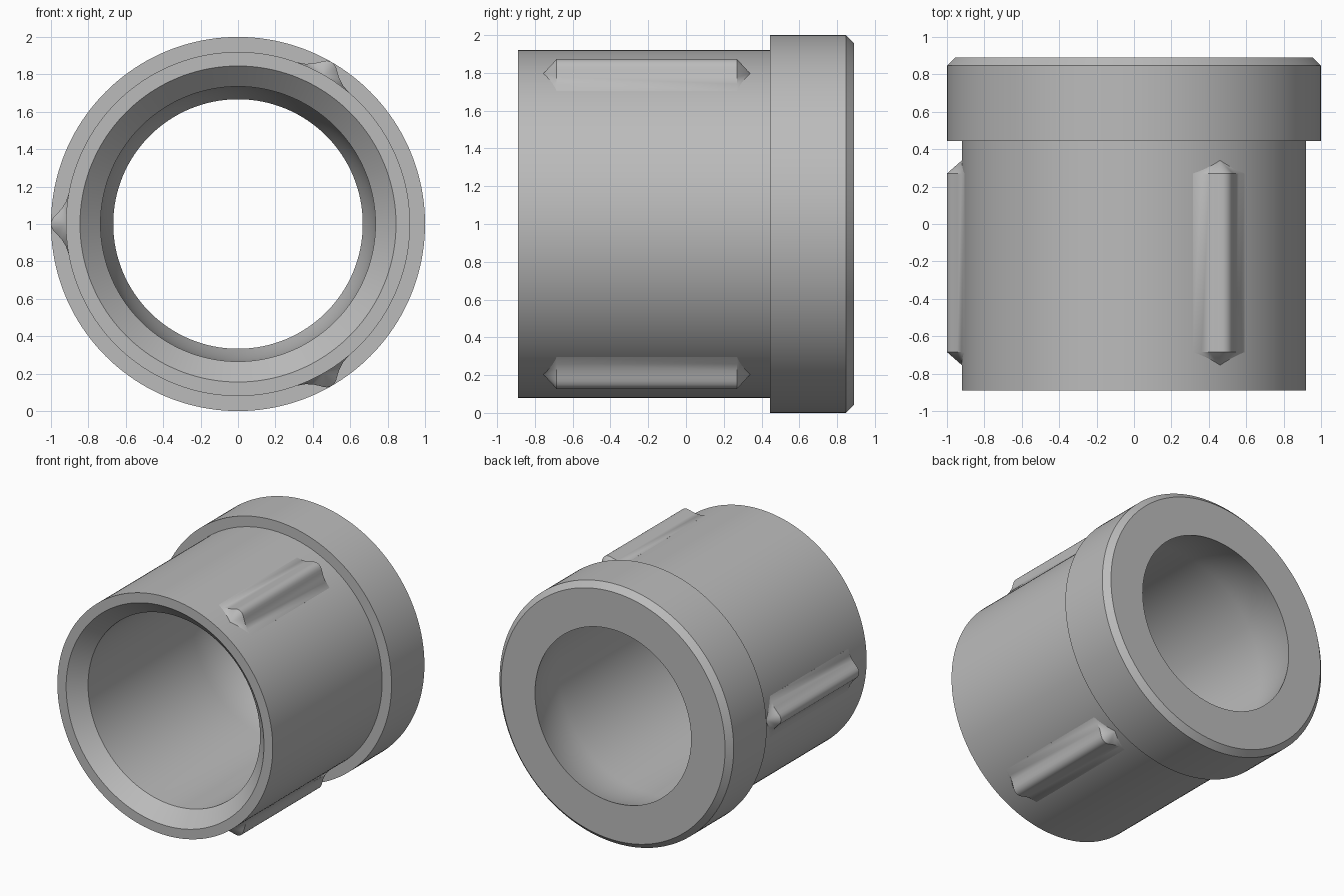
import bpy, bmesh, math

if "Cube" in bpy.data.objects:
    bpy.data.objects.remove(bpy.data.objects["Cube"])

SEGMENTS = 160
steel = bpy.data.materials.new("satin_grey")
steel.diffuse_color = (0.5, 0.5, 0.5, 1)
steel.use_nodes = True
steel.node_tree.nodes["Principled BSDF"].inputs["Base Color"].default_value = steel.diffuse_color


def finish(bm, name):
    """Turn a bmesh into a smooth-shaded object whose axis sits at z = 1."""
    bmesh.ops.recalc_face_normals(bm, faces=bm.faces[:])
    mesh = bpy.data.meshes.new(name)
    bm.to_mesh(mesh)
    bm.free()
    mesh.materials.append(steel)
    obj = bpy.data.objects.new(name, mesh)
    bpy.context.collection.objects.link(obj)
    obj.location.z = 1.0
    bpy.ops.object.select_all(action='DESELECT')
    obj.select_set(True)
    bpy.context.view_layer.objects.active = obj
    bpy.ops.object.shade_smooth_by_angle(angle=math.radians(30))
    return obj


def lathe(name, profile):
    """Revolve a closed (radius, y) outline around the y axis."""
    bm = bmesh.new()
    rings = []
    for i in range(SEGMENTS):
        a = 2 * math.pi * i / SEGMENTS
        rings.append([bm.verts.new((r * math.cos(a), y, r * math.sin(a)))
                      for r, y in profile])
    n = len(profile)
    for i in range(SEGMENTS):
        p, q = rings[i], rings[(i + 1) % SEGMENTS]
        for j in range(n):
            k = (j + 1) % n
            bm.faces.new((p[j], p[k], q[k], q[j]))
    return finish(bm, name)


def ridge(name, angle):
    """Lengthwise rib with a rounded crest, flared flanks and pointed ends."""
    half = [(0.16, 0.906), (0.115, 0.922), (0.08, 0.945), (0.055, 0.968),
            (0.04, 0.983), (0.025, 0.994), (0.012, 0.9985)]
    section = ([(0.16, 0.88)] + half + [(0, 1.0)]
               + [(-t, h) for t, h in reversed(half)] + [(-0.16, 0.88)])
    c, s = math.cos(angle), math.sin(angle)
    bm = bmesh.new()

    def point(t, h, y):
        return bm.verts.new((h * c - t * s, y, h * s + t * c))

    front = [point(t, h, -0.685) for t, h in section]
    back = [point(t, h, 0.27) for t, h in section]
    front_tip, back_tip = point(0, 0.92, -0.755), point(0, 0.92, 0.34)
    for i in range(len(section)):
        k = (i + 1) % len(section)
        bm.faces.new((front[i], front[k], back[k], back[i]))
        bm.faces.new((front[k], front[i], front_tip))
        bm.faces.new((back[i], back[k], back_tip))
    return finish(bm, name)


# Bore: straight wall that curves gently inward to the rear opening
bore = [(0.735 - 0.068 * (i / 8) ** 2, 0.5 + 0.39 * i / 8) for i in range(9)]

# Sleeve with stepped rear collar, collar chamfer and front bore chamfer
lathe("sleeve_with_collar",
      [(0.845, -0.89), (0.92, -0.89), (0.92, 0.445), (1.0, 0.445),
       (1.0, 0.847), (0.957, 0.89)] + bore[::-1] + [(0.735, -0.78)])

# Three ribs spaced evenly around the sleeve
for number, degrees in enumerate((60, 180, 300), 1):
    ridge(f"rib_{number}", math.radians(degrees))
